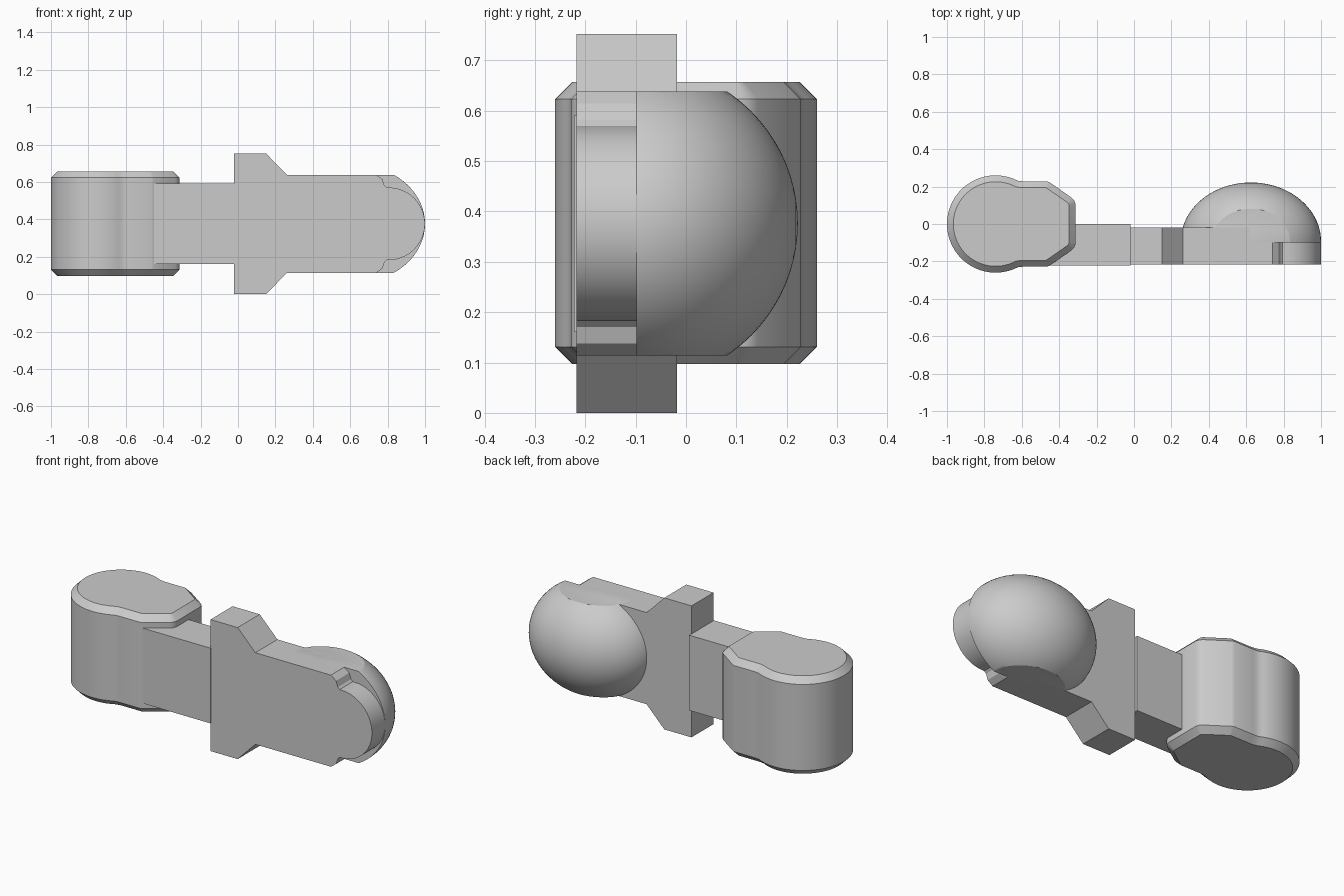
import bpy
import bmesh
import math
from mathutils import Matrix, Vector

if "Cube" in bpy.data.objects:
    bpy.data.objects.remove(bpy.data.objects["Cube"], do_unlink=True)

MID = 0.376          # height of the mirror plane
FRONT = -0.217       # front face of the plate

grey = bpy.data.materials.new("plain grey")
grey.use_nodes = True
grey.diffuse_color = (0.6, 0.6, 0.6, 1)
grey.node_tree.nodes["Principled BSDF"].inputs["Base Color"].default_value = (0.6, 0.6, 0.6, 1)


def finish(name, bm):
    bmesh.ops.recalc_face_normals(bm, faces=bm.faces[:])
    mesh = bpy.data.meshes.new(name)
    bm.to_mesh(mesh)
    bm.free()
    mesh.materials.append(grey)
    mesh.polygons.foreach_set("use_smooth", [True] * len(mesh.polygons))
    mesh.set_sharp_from_angle(angle=math.radians(28))
    obj = bpy.data.objects.new(name, mesh)
    bpy.context.collection.objects.link(obj)
    return obj


def prism(points, offset):
    """Extrude a closed outline of 3D points along an offset."""
    bm = bmesh.new()
    face = bm.faces.new([bm.verts.new(p) for p in points])
    new = bmesh.ops.extrude_face_region(bm, geom=[face])["geom"]
    verts = [v for v in new if isinstance(v, bmesh.types.BMVert)]
    bmesh.ops.translate(bm, verts=verts, vec=offset)
    return bm


def mirrored(half):
    """Close a half outline (x, height) by reflecting it."""
    return half + [(x, -h) for x, h in reversed(half) if h > 1e-5]


def arc(cx, radius, start, end, steps):
    angles = [math.radians(start + (end - start) * i / steps) for i in range(steps + 1)]
    return [(cx + radius * math.cos(a), radius * math.sin(a)) for a in angles]


def plate(name, half, y0, y1):
    pts = [(x, y0, MID + h) for x, h in mirrored(half)]
    finish(name, prism(pts, (0, y1 - y0, 0)))


# Knob: keyhole outline with chamfered rims
outline = mirrored(arc(-0.74, 0.26, 180, 63, 28) +
                   [(-0.605, 0.229), (-0.585, 0.228), (-0.465, 0.228),
                    (-0.45, 0.222), (-0.335, 0.142), (-0.32, 0.127), (-0.313, 0.105)])
bm = prism([(x, y, 0.097) for x, y in outline], (0, 0, 0.56))
rims = [e for e in bm.edges if abs(e.verts[0].co.z - e.verts[1].co.z) < 1e-5]
bmesh.ops.bevel(bm, geom=rims, offset=0.034, offset_type='OFFSET', segments=1,
                affect='EDGES', clamp_overlap=False)
finish("knob", bm)

# Neck joining knob and plate
plate("neck", [(-0.62, 0.215), (-0.02, 0.215)], -0.222, 0.0)

# Plate: flanged front layer with a notched round tip, shorter back layer
flange = [(-0.022, 0.376), (0.15, 0.376), (0.262, 0.262)]
tip = [(0.74, 0.262), (0.772, 0.238), (0.783, 0.205), (0.795, 0.194)]
plate("plate_front", flange + tip + arc(0.805, 0.194, 84, 0, 20), FRONT, -0.098)
plate("plate_back", flange + [(0.62, 0.262)], -0.098, -0.018)

# Dome: stretched sphere, flat on the front, top and bottom
bm = bmesh.new()
bmesh.ops.create_uvsphere(bm, u_segments=64, v_segments=40, radius=1)
place = (Matrix.Translation((0.625, -0.093, MID)) @
         Matrix.Diagonal((0.375, 0.315, 0.315, 1)) @
         Matrix.Rotation(math.radians(90), 4, 'X'))
bm.transform(place)
for point, normal in [((0, -0.098, 0), (0, -1, 0)),
                      ((0, 0, MID + 0.262), (0, 0, 1)),
                      ((0, 0, MID - 0.262), (0, 0, -1))]:
    bmesh.ops.bisect_plane(bm, geom=bm.verts[:] + bm.edges[:] + bm.faces[:], dist=1e-6,
                           plane_co=Vector(point), plane_no=Vector(normal), clear_outer=True)
    bmesh.ops.holes_fill(bm, edges=[e for e in bm.edges if e.is_boundary], sides=0)
finish("dome", bm)
